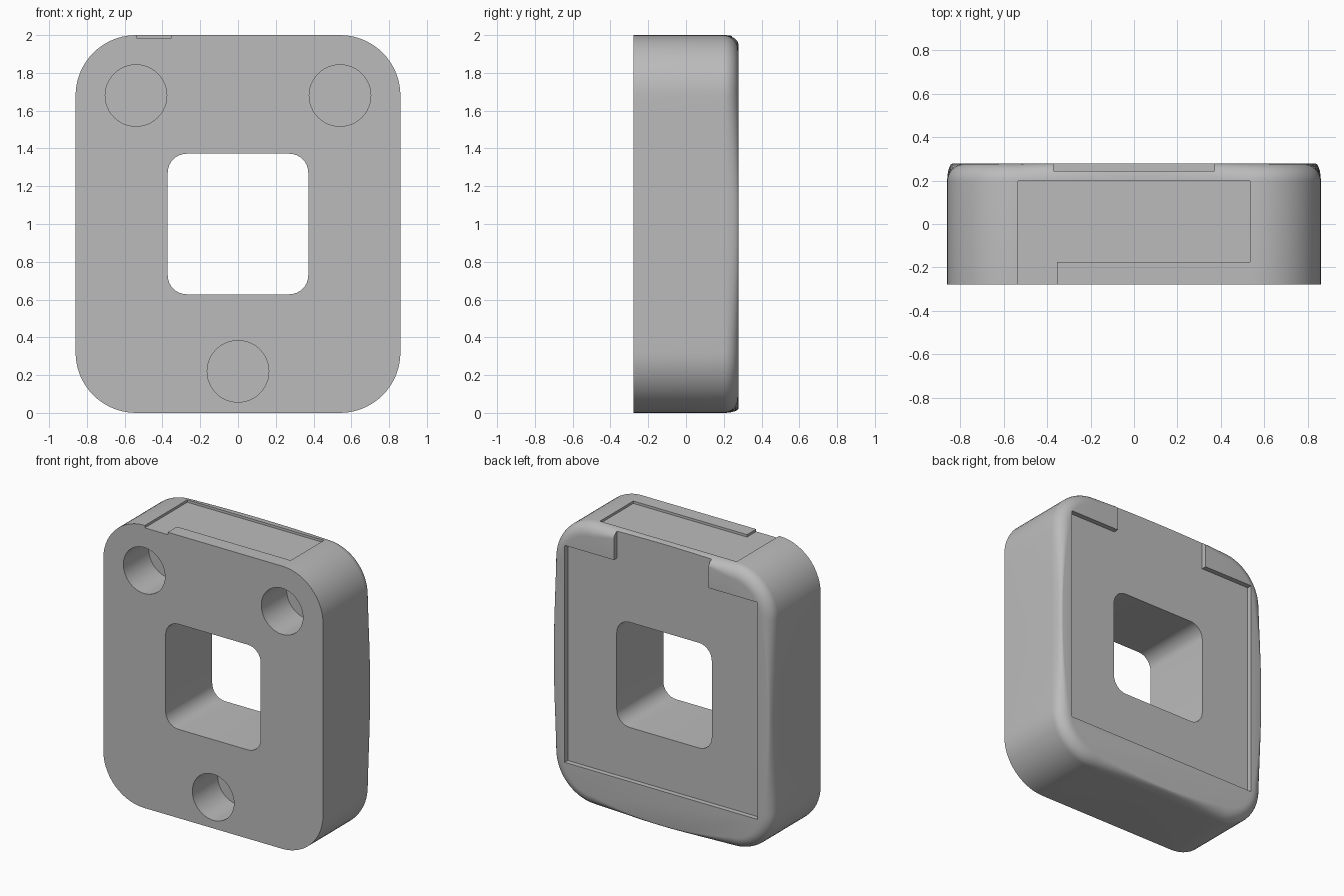
import bpy, bmesh, math
from mathutils import Vector

if "Cube" in bpy.data.objects:
    bpy.data.objects.remove(bpy.data.objects["Cube"])

HALF_W, HALF_H, HALF_D, CORNER = 0.86, 1.0, 0.278, 0.32

grey = bpy.data.materials.new("plain grey")
grey.use_nodes = True
colour = (0.5, 0.5, 0.5, 1)
grey.diffuse_color = colour
grey.node_tree.nodes["Principled BSDF"].inputs["Base Color"].default_value = colour


def make_object(name, rings):
    """Skin a stack of equal point rings and cap both ends."""
    bm = bmesh.new()
    loops = [[bm.verts.new(p) for p in ring] for ring in rings]
    n = len(loops[0])
    for a, b in zip(loops, loops[1:]):
        for i in range(n):
            j = (i + 1) % n
            bm.faces.new((a[i], a[j], b[j], b[i]))
    bm.faces.new(loops[0])
    bm.faces.new(loops[-1])
    bmesh.ops.recalc_face_normals(bm, faces=bm.faces)
    mesh = bpy.data.meshes.new(name)
    bm.to_mesh(mesh)
    bm.free()
    mesh.materials.append(grey)
    obj = bpy.data.objects.new(name, mesh)
    bpy.context.collection.objects.link(obj)
    return obj


def outline(half_w, half_h, r, corner_steps, side_steps=1):
    """Rounded rectangle as (point, outward normal, position along side -1..1)."""
    result = []
    for k, (sx, sz) in enumerate(((1, 1), (-1, 1), (-1, -1), (1, -1))):
        centre = Vector((sx * (half_w - r), sz * (half_h - r)))
        for i in range(corner_steps + 1):
            a = math.pi / 2 * (k + i / corner_steps)
            n = Vector((math.cos(a), math.sin(a)))
            result.append((centre + n * r, n, 1))
        # straight side up to the next corner
        step = Vector((-n.y, n.x))
        length = 2 * ((half_w if k % 2 == 0 else half_h) - r)
        start = centre + n * r
        for i in range(1, side_steps):
            t = i / side_steps
            result.append((start + step * length * t, n, 2 * t - 1))
    return result


def prism_y(name, points, y0, y1):
    return make_object(name, [[(x, y, z) for x, z in points] for y in (y0, y1)])


def prism_z(name, points, z0, z1):
    return make_object(name, [[(x, y, z) for x, y in points] for z in (z0, z1)])


def cut(target, cutter):
    cutter.hide_render = True
    mod = target.modifiers.new(cutter.name, 'BOOLEAN')
    mod.operation, mod.solver, mod.object = 'DIFFERENCE', 'EXACT', cutter
    bpy.context.view_layer.objects.active = target
    bpy.ops.object.modifier_apply(modifier=mod.name)
    bpy.data.objects.remove(cutter)


# Body: back edge is rounded, fuller at the corners than mid-side
edge = outline(HALF_W, HALF_H, CORNER, 14, 16)
FILLET = 0.08


def body_ring(y, amount):
    ring = []
    for p, n, u in edge:
        q = p - n * (0.025 + 0.06 * u * u) * amount
        ring.append((q.x, y, q.y + HALF_H))
    return ring


rings = [body_ring(-HALF_D, 0)]
for i in range(9):
    a = math.pi / 2 * i / 8
    rings.append(body_ring(HALF_D - FILLET + FILLET * math.sin(a), 1 - math.cos(a)))
body = make_object("housing_body", rings)

# Square window through the middle
window = [(p.x, p.y + HALF_H) for p, n, u in outline(0.372, 0.372, 0.1, 8)]
cut(body, prism_y("window_cutter", window, -0.5, 0.5))

# Three blind round holes in the front
for hx, hz in ((-0.54, 1.68), (0.54, 1.68), (0, 0.22)):
    ring = [(hx + 0.163 * math.cos(a), hz + 0.163 * math.sin(a))
            for a in (math.tau * i / 48 for i in range(48))]
    cut(body, prism_y("hole_cutter", ring, -0.5, 0.005))

# Shallow back pocket with a channel open at the top
half = [(0.755, 0.265), (0.755, 1.8), (0.37, 1.8), (0.37, 2.2)]
pocket = half + [(-x, z) for x, z in reversed(half)]
cut(body, prism_y("pocket_cutter", pocket, 0.243, 0.5))

# Shallow label recess on the top, open to the front at one end
recess = [(0.535, 0.197), (-0.535, 0.197), (-0.535, -0.5),
          (-0.355, -0.5), (-0.355, -0.175), (0.535, -0.175)]
cut(body, prism_z("recess_cutter", recess, 1.983, 2.2))

bpy.ops.object.select_all(action='DESELECT')
body.select_set(True)
bpy.context.view_layer.objects.active = body
bpy.ops.object.shade_smooth_by_angle(angle=math.radians(30))
